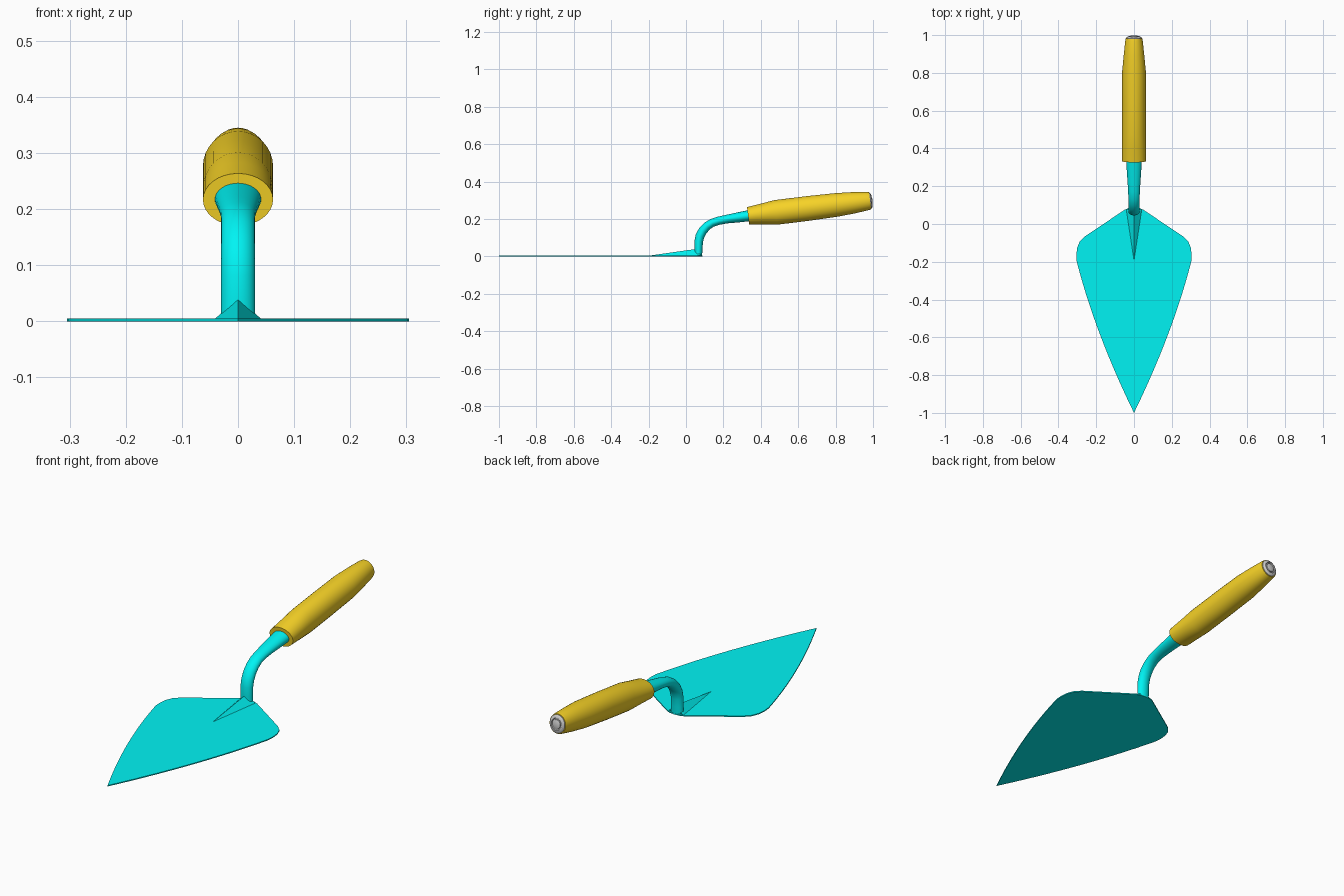
import bpy, bmesh, math
from mathutils import Vector

if "Cube" in bpy.data.objects:
    bpy.data.objects.remove(bpy.data.objects["Cube"])


def material(name, color):
    m = bpy.data.materials.new(name)
    m.diffuse_color = color
    m.use_nodes = True
    m.node_tree.nodes["Principled BSDF"].inputs["Base Color"].default_value = m.diffuse_color
    return m


CYAN = material("cyan_steel", (0.0, 0.9, 0.9, 1))
AMBER = material("amber_grip", (0.93, 0.65, 0.02, 1))


def finish(name, bm, mat=None, angle=30):
    bmesh.ops.recalc_face_normals(bm, faces=bm.faces)
    me = bpy.data.meshes.new(name)
    bm.to_mesh(me)
    bm.free()
    ob = bpy.data.objects.new(name, me)
    bpy.context.collection.objects.link(ob)
    if mat:
        me.materials.append(mat)
    bpy.ops.object.select_all(action='DESELECT')
    bpy.context.view_layer.objects.active = ob
    ob.select_set(True)
    bpy.ops.object.shade_smooth_by_angle(angle=math.radians(angle))
    return ob


def loft(name, sections, mat=None, axis=None, sides=32):
    """Skin elliptical rings (y, z, x radius, other radius) along the yz plane."""
    bm = bmesh.new()
    centres = [Vector((0, s[0], s[1])) for s in sections]
    rings = []
    for i, (y, z, rx, rv) in enumerate(sections):
        t = axis or (centres[min(i + 1, len(centres) - 1)] - centres[max(i - 1, 0)]).normalized()
        up = Vector((0, -t.z, t.y))
        rings.append([bm.verts.new(centres[i] + Vector((rx * math.cos(a), 0, 0)) + up * rv * math.sin(a))
                      for a in (2 * math.pi * k / sides for k in range(sides))])
    for a, b in zip(rings, rings[1:]):
        for k in range(sides):
            j = (k + 1) % sides
            bm.faces.new((a[k], a[j], b[j], b[k]))
    bm.faces.new(rings[0])
    bm.faces.new(rings[-1])
    return finish(name, bm, mat)


# Blade: curved edge, rounded shoulder, straight heel, mirrored across x
p0, p1, p2 = Vector((0, -1)), Vector((0.205, -0.58)), Vector((0.303, -0.2))
side = [p0 * (1 - t) ** 2 + p1 * 2 * t * (1 - t) + p2 * t * t for t in (i / 14 for i in range(15))]
side += [Vector(p) for p in ((0.305, -0.165), (0.301, -0.127), (0.288, -0.094), (0.262, -0.067),
                             (0.05, 0.075), (0.03, 0.084), (0, 0.087))]
outline = side + [Vector((-p.x, p.y)) for p in reversed(side[1:-1])]
bm = bmesh.new()
face = bm.faces.new([bm.verts.new((p.x, p.y, 0)) for p in outline])
ext = bmesh.ops.extrude_face_region(bm, geom=[face])
bmesh.ops.translate(bm, vec=(0, 0, 0.005),
                    verts=[g for g in ext["geom"] if isinstance(g, bmesh.types.BMVert)])
finish("blade", bm, CYAN)

# Faceted rib where the neck meets the blade
bm = bmesh.new()
for p in ((0, -0.2, 0.004), (0.042, 0.075, 0.004), (-0.042, 0.075, 0.004), (0, 0.055, 0.04), (0, 0.082, 0.025)):
    bm.verts.new(p)
bmesh.ops.convex_hull(bm, input=bm.verts)
finish("blade_rib", bm, CYAN, 5)

# Bent neck
loft("neck", [(0.066, 0.004, 0.03, 0.02), (0.067, 0.04, 0.03, 0.021), (0.068, 0.08, 0.03, 0.023),
              (0.075, 0.11, 0.03, 0.024), (0.09, 0.138, 0.03, 0.024), (0.112, 0.162, 0.03, 0.023),
              (0.14, 0.18, 0.03, 0.022), (0.175, 0.191, 0.031, 0.022), (0.22, 0.2, 0.034, 0.023),
              (0.28, 0.209, 0.038, 0.027), (0.345, 0.219, 0.042, 0.03)], CYAN)

# Handle and end cap share one tilted axis
start, end = Vector((0, 0.332, 0.217)), Vector((0, 0.984, 0.298))
axis = (end - start).normalized()


def along(s, rx, rv):
    p = start + axis * s
    return (p.y, p.z, rx, rv)


L = (end - start).length
loft("handle", [along(0, 0.0625, 0.047), along(0.08, 0.0625, 0.057), along(0.15, 0.0625, 0.066),
                along(0.32, 0.0625, 0.066), along(0.48, 0.0625, 0.063), along(0.57, 0.054, 0.057),
                along(L - 0.012, 0.046, 0.049), along(L, 0.043, 0.046)], AMBER, axis)

loft("end_cap", [along(L - 0.01, 0.04, 0.043), along(L + 0.003, 0.04, 0.043), along(L + 0.009, 0.033, 0.035),
                 along(L + 0.01, 0.027, 0.029), along(L + 0.005, 0.025, 0.027), along(L + 0.005, 0.021, 0.022),
                 along(L + 0.01, 0.02, 0.021), along(L + 0.013, 0.012, 0.012)], None, axis)
